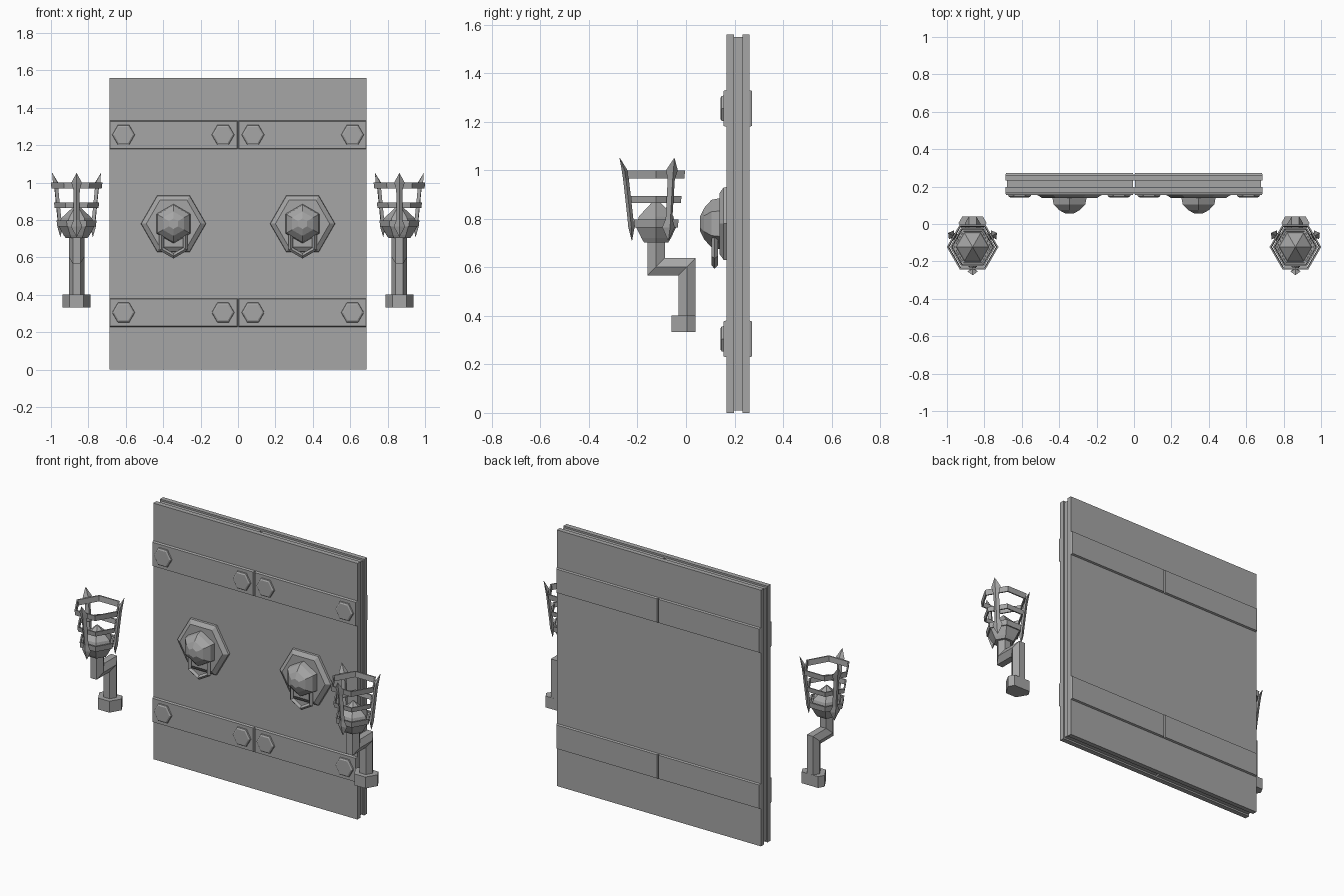
import bpy, bmesh, math
from mathutils import Vector

cube = bpy.data.objects.get("Cube")
if cube:
    bpy.data.objects.remove(cube, do_unlink=True)

grey = bpy.data.materials.new("plain grey")
grey.use_nodes = True
GREY = (0.38, 0.38, 0.38, 1)
grey.diffuse_color = GREY
grey.node_tree.nodes["Principled BSDF"].inputs["Base Color"].default_value = GREY


def loft(name, rings, wrap=False):
    """Skin a list of equal-length point rings; cap the ends, or join last to first."""
    bm = bmesh.new()
    vs = [[bm.verts.new(p) for p in ring] for ring in rings]
    n, m = len(vs[0]), len(vs)
    for i in range(m if wrap else m - 1):
        a, b = vs[i], vs[(i + 1) % m]
        for j in range(n):
            k = (j + 1) % n
            bm.faces.new((a[j], a[k], b[k], b[j]))
    if not wrap:
        bm.faces.new(vs[0])
        bm.faces.new(vs[-1])
    bmesh.ops.remove_doubles(bm, verts=bm.verts, dist=0.0002)
    bmesh.ops.recalc_face_normals(bm, faces=bm.faces)
    me = bpy.data.meshes.new(name)
    bm.to_mesh(me)
    bm.free()
    me.materials.append(grey)
    ob = bpy.data.objects.new(name, me)
    bpy.context.collection.objects.link(ob)
    return ob


def hexagon(r, turn=0):
    return [(r * math.cos(math.radians(60 * i + turn)),
             r * math.sin(math.radians(60 * i + turn))) for i in range(6)]


def hex_z(x, y, z, r, turn=0):
    return [(x + a, y + b, z) for a, b in hexagon(r, turn)]


def hex_y(x, y, z, r, turn=0):
    return [(x + a, y, z + b) for a, b in hexagon(r, turn)]


def rect_y(x0, x1, z0, z1, y):
    return [(x0, y, z0), (x1, y, z0), (x1, y, z1), (x0, y, z1)]


def slab(name, x0, x1, z0, z1, y0, y1, inset=0.0):
    """Box from y0 to y1 whose y1 face is drawn in by the inset."""
    return loft(name, [rect_y(x0, x1, z0, z1, y0),
                       rect_y(x0 + inset, x1 - inset, z0 + inset, z1 - inset, y1)])


W, H = 0.688, 1.56
FRONT, BACK = 0.167, 0.261

# Door: outer sheets with recessed cores between them
slab("door_front_sheet", -W, W, 0, H, FRONT, 0.197)
slab("door_back_sheet", -W, W, 0, H, 0.232, BACK)

for side, s in (("left", 1), ("right", -1)):
    def span(a, b):
        return sorted((s * a, s * b))

    slab(f"{side}_door_core", *span(0.006, W - 0.008), 0.01, H - 0.01, 0.196, 0.233)

    # Straps on both faces, with hexagonal bolts on the front
    for level, z in (("lower", 0.305), ("upper", 1.255)):
        for face, y0, y1 in (("front", FRONT, 0.154), ("back", BACK, 0.272)):
            slab(f"{side}_{level}_{face}_strap", *span(0.002, W), z - 0.076, z + 0.076,
                 y0, y1, 0.004)
        for where, x in (("inner", 0.08), ("outer", 0.612)):
            loft(f"{side}_{level}_{where}_bolt",
                 [hex_y(s * x, 0.155, z, 0.061), hex_y(s * x, 0.147, z, 0.059),
                  hex_y(s * x, 0.142, z, 0.05)])

    # Knocker: back plate, domed boss and hanging ring
    kx, kz = s * 0.345, 0.78
    loft(f"{side}_knocker_plate",
         [hex_y(kx, FRONT, kz, 0.174), hex_y(kx, 0.155, kz, 0.172),
          hex_y(kx, 0.138, kz, 0.145)])
    loft(f"{side}_knocker_boss",
         [hex_y(kx, 0.139, kz, 0.105, 30), hex_y(kx, 0.105, kz, 0.098, 30),
          hex_y(kx, 0.075, kz, 0.065, 30), hex_y(kx, 0.057, kz, 0.028, 30)])
    rz = 0.682
    loft(f"{side}_knocker_ring",
         [hex_y(kx, 0.105, rz, 0.074, 30), hex_y(kx, 0.118, rz, 0.088, 30),
          hex_y(kx, 0.131, rz, 0.074, 30), hex_y(kx, 0.118, rz, 0.060, 30)], wrap=True)

    # Torch bracket: wall mount and cranked hexagonal arm
    tx, ty = s * 0.863, -0.123
    outline = [(0.055, 0.04), (0.075, 0.005), (0.0375, -0.06),
               (-0.0375, -0.06), (-0.075, 0.005), (-0.055, 0.04)]
    loft(f"{side}_torch_mount",
         [[(tx + a, b, z) for a, b in outline] for z in (0.333, 0.402)])
    arm = [(0.004, 0.34, 1, 0), (0.004, 0.602, 1, 1), (ty, 0.602, 1, 1), (ty, 0.71, 1, 0)]
    loft(f"{side}_torch_arm",
         [[(tx + a, y + b * my, z + b * mz) for a, b in hexagon(0.041)]
          for y, z, my, mz in arm])

    # Torch bowl and pyramid of fuel
    loft(f"{side}_torch_bowl",
         [hex_z(tx, ty, z, r) for z, r in
          ((0.703, 0.058), (0.72, 0.07), (0.765, 0.095), (0.79, 0.098))])
    loft(f"{side}_torch_fuel",
         [hex_z(tx, ty, z, r) for z, r in ((0.785, 0.09), (0.81, 0.082), (0.885, 0.001))])

    # Basket hoops
    for label, z0, z1, r in (("lower", 0.765, 0.798, 0.107), ("middle", 0.865, 0.893, 0.121),
                             ("upper", 0.967, 1.0, 0.138)):
        loft(f"{side}_torch_{label}_hoop",
             [hex_z(tx, ty, z0, r - 0.004), hex_z(tx, ty, z1, r),
              hex_z(tx, ty, z1, r - 0.009), hex_z(tx, ty, z0, r - 0.013)], wrap=True)

    # Three pointed prongs: radius, height, half width, half thickness
    profile = [(0.100, 0.71, 0.001, 0.001), (0.102, 0.765, 0.030, 0.013),
               (0.106, 0.80, 0.016, 0.012), (0.124, 0.96, 0.017, 0.012),
               (0.130, 1.0, 0.028, 0.012), (0.150, 1.05, 0.001, 0.001)]
    for label, deg in (("front", 270), ("left", 30), ("right", 150)):
        t = math.radians(deg)
        out = Vector((math.cos(t), math.sin(t), 0))
        across = Vector((-out.y, out.x, 0))
        rings = []
        for r, z, w, d in profile:
            c = Vector((tx, ty, z)) + out * r
            rings.append([c + across * w, c + out * d, c - across * w, c - out * d])
        loft(f"{side}_torch_{label}_prong", rings)
